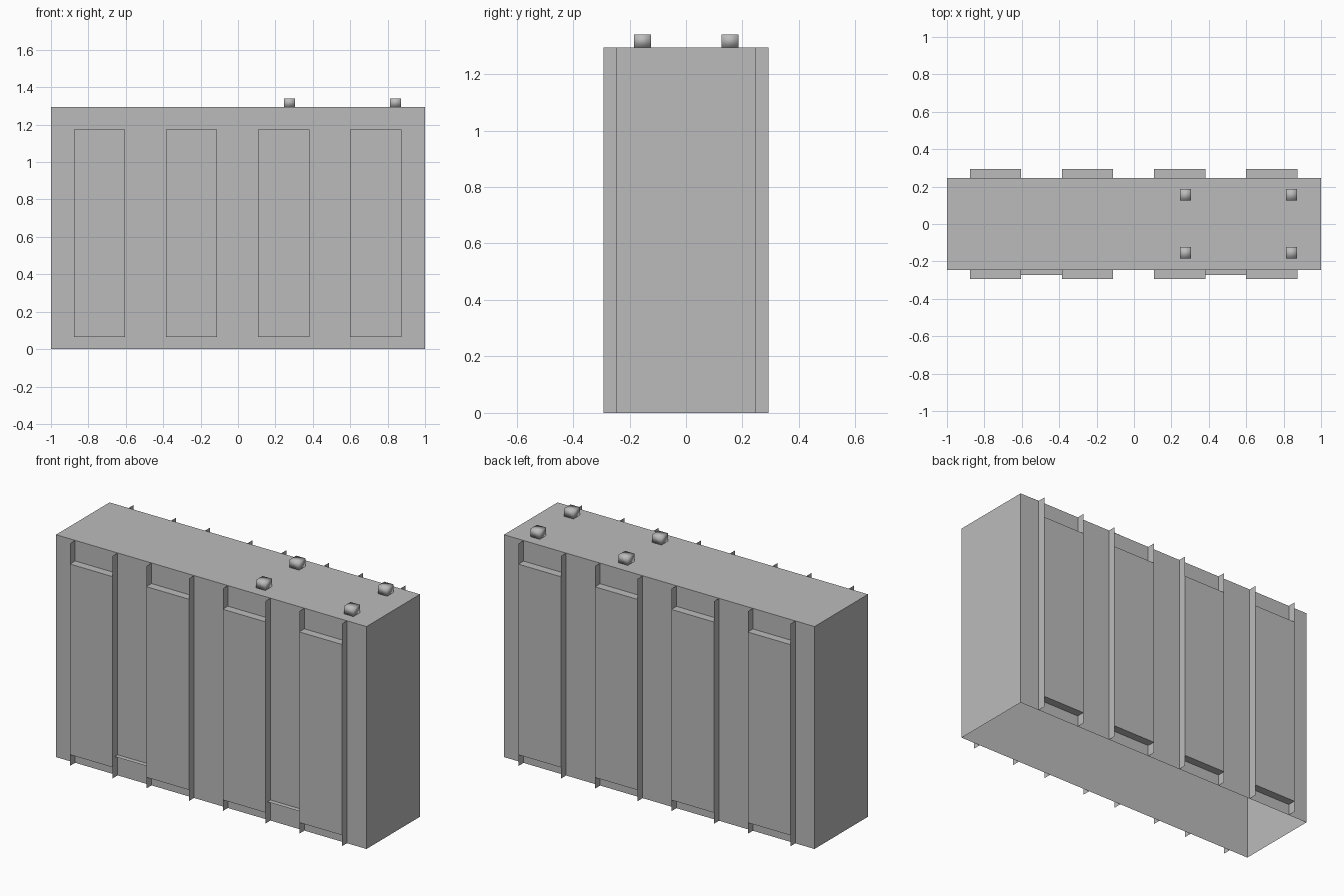
import bpy
import bmesh

cube = bpy.data.objects.get("Cube")
if cube:
    bpy.data.objects.remove(cube, do_unlink=True)

grey = bpy.data.materials.new("plain_grey")
grey.use_nodes = True
COLOUR = (0.5, 0.5, 0.5, 1)
grey.diffuse_color = COLOUR
grey.node_tree.nodes["Principled BSDF"].inputs["Base Color"].default_value = COLOUR

HALF_Y, OUTER_Y, TOP = 0.246, 0.293, 1.295
PANEL_LOW, PANEL_HIGH = 0.065, 1.175
PANELS = [(-0.877, -0.603), (-0.385, -0.111), (0.107, 0.381), (0.6, 0.874)]


def finish(name, bm, smooth=False):
    mesh = bpy.data.meshes.new(name)
    bm.to_mesh(mesh)
    bm.free()
    mesh.materials.append(grey)
    obj = bpy.data.objects.new(name, mesh)
    bpy.context.collection.objects.link(obj)
    for face in mesh.polygons:
        face.use_smooth = smooth
    return obj


def box(name, x, y, z, open_bottom=False, smooth=False):
    """Box between (low, high) pairs, optionally without its floor."""
    bm = bmesh.new()
    bmesh.ops.create_cube(bm, size=1)
    for v in bm.verts:
        v.co = [r[0] if c < 0 else r[1] for c, r in zip(v.co, (x, y, z))]
    bm.normal_update()
    if open_bottom:
        floor = [f for f in bm.faces if f.normal.z < -0.9]
        bmesh.ops.delete(bm, geom=floor, context="FACES")
    return finish(name, bm, smooth)


def sheet(name, corners):
    bm = bmesh.new()
    bm.faces.new([bm.verts.new(c) for c in corners])
    return finish(name, bm)


# Hollow main casing, open underneath
box("casing", (-1, 1), (-HALF_Y, HALF_Y), (0, TOP), open_bottom=True)

for side, label in ((-1, "front"), (1, "back")):
    inner, outer = side * HALF_Y, side * OUTER_Y
    for i, (x0, x1) in enumerate(PANELS, 1):
        # Raised panel: bottom ledge, face and top ledge
        bm = bmesh.new()
        path = [(inner, PANEL_LOW), (outer, PANEL_LOW),
                (outer, PANEL_HIGH), (inner, PANEL_HIGH)]
        rows = [[bm.verts.new((x, y, z)) for x in (x0, x1)] for y, z in path]
        for a, b in zip(rows, rows[1:]):
            ring = [a[0], a[1], b[1], b[0]]
            bm.faces.new(ring if side < 0 else ring[::-1])
        finish(f"{label}_panel_{i}", bm)

        # Full-height thin fins closing both panel sides
        for x, edge in ((x0, "right"), (x1, "left")):
            ring = [(x, inner, 0), (x, inner, TOP), (x, outer, TOP), (x, outer, 0)]
            facing_left = (edge == "left") == (side < 0)
            sheet(f"{label}_fin_{i}_{edge}", ring[::-1] if facing_left else ring)

# Thin shelves joining the front panels in pairs
for i in (0, 2):
    xa, xb = PANELS[i][1], PANELS[i + 1][0]
    sheet(f"front_shelf_{i // 2 + 1}",
          [(xa, -0.274, 0.12), (xb, -0.274, 0.12),
           (xb, -HALF_Y, 0.12), (xa, -HALF_Y, 0.12)])

# Four small softly shaded studs on the roof
R = 0.03
for cx in (0.275, 0.842):
    for cy in (-0.154, 0.156):
        box("roof_stud", (cx - R, cx + R), (cy - R, cy + R),
            (TOP, 1.341), smooth=True)
